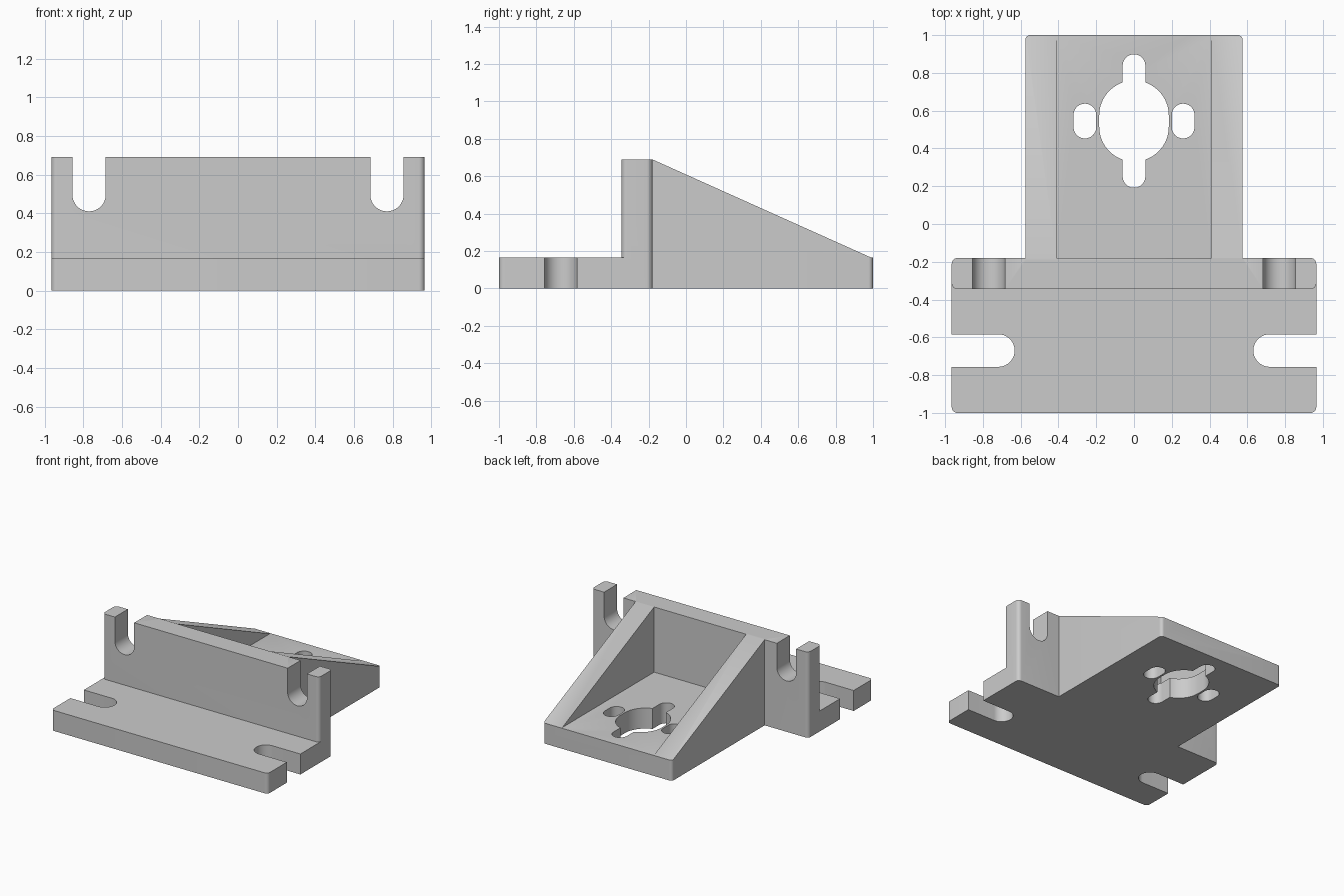
import bpy, bmesh, math
from mathutils import Vector

cube = bpy.data.objects.get("Cube")
if cube:
    bpy.data.objects.remove(cube, do_unlink=True)

THICK, TALL = 0.165, 0.69          # plate thickness, wall height
WALL_FRONT, WALL_BACK = -0.345, -0.18
HOLE_Y = 0.545

grey = bpy.data.materials.new("plain grey")
grey.use_nodes = True
colour = (0.6, 0.6, 0.6, 1)
grey.diffuse_color = colour
grey.node_tree.nodes["Principled BSDF"].inputs["Base Color"].default_value = colour


def prism(name, outline, lo, hi, axis="z"):
    """Extrude a 2D outline from lo to hi along an axis."""
    place = {"x": lambda a, b, c: (c, a, b),
             "y": lambda a, b, c: (a, c, b),
             "z": lambda a, b, c: (a, b, c)}[axis]
    bm = bmesh.new()
    face = bm.faces.new([bm.verts.new(place(a, b, lo)) for a, b in outline])
    grown = bmesh.ops.extrude_face_region(bm, geom=[face])["geom"]
    step = Vector(place(0, 0, hi - lo))
    bmesh.ops.translate(bm, vec=step, verts=[v for v in grown if isinstance(v, bmesh.types.BMVert)])
    bmesh.ops.recalc_face_normals(bm, faces=bm.faces)
    mesh = bpy.data.meshes.new(name)
    bm.to_mesh(mesh)
    bm.free()
    mesh.materials.append(grey)
    obj = bpy.data.objects.new(name, mesh)
    bpy.context.collection.objects.link(obj)
    return obj


def rounded(x0, x1, y0, y1, r, steps=8):
    """Rectangle outline with round corners."""
    corners = [(x1 - r, y1 - r), (x0 + r, y1 - r), (x0 + r, y0 + r), (x1 - r, y0 + r)]
    points = []
    for q, (cx, cy) in enumerate(corners):
        for i in range(steps + 1):
            t = math.pi / 2 * (q + i / steps)
            p = (cx + r * math.cos(t), cy + r * math.sin(t))
            if not points or math.dist(p, points[-1]) > 1e-5:
                points.append(p)
    if math.dist(points[0], points[-1]) < 1e-5:
        points.pop()
    return points


def combine(target, tool, operation):
    """Apply a boolean and discard the tool."""
    tool.hide_render = True
    mod = target.modifiers.new(operation, "BOOLEAN")
    mod.operation, mod.solver, mod.object = operation, "EXACT", tool
    bpy.context.view_layer.objects.active = target
    bpy.ops.object.modifier_apply(modifier=mod.name)
    bpy.data.objects.remove(tool, do_unlink=True)


# Solid parts: upright wall, rear gusseted platform, front flange
bracket = prism("angle_bracket", rounded(-0.965, 0.965, WALL_FRONT, WALL_BACK, 0.03), 0, TALL)
platform = prism("platform", rounded(-0.575, 0.575, -0.3, 1, 0.025), 0, TALL)
flange = prism("flange", rounded(-0.965, 0.965, -1, -0.22, 0.03), 0, THICK)

# Sloped tops of the gussets, then the pocket between them
slope = [(WALL_BACK, TALL), (0.99, THICK), (1.2, THICK), (1.2, 0.9), (WALL_BACK, 0.9)]
combine(platform, prism("slope_cutter", slope, -0.8, 0.8, "x"), "DIFFERENCE")
pocket = [(-0.41, WALL_BACK), (0.41, WALL_BACK), (0.41, 1.2), (-0.41, 1.2)]
combine(platform, prism("pocket_cutter", pocket, THICK, 0.9), "DIFFERENCE")

combine(bracket, platform, "UNION")
combine(bracket, flange, "UNION")

# Open slots in the wall and flange, and the small side holes
for s in (-1, 1):
    wall_slot = rounded(s * 0.77 - 0.086, s * 0.77 + 0.086, 0.41, 1, 0.0859, 14)
    combine(bracket, prism("wall_slot", wall_slot, -0.5, -0.1, "y"), "DIFFERENCE")
    x0, x1 = sorted((s * 0.632, s * 1.3))
    flange_slot = rounded(x0, x1, -0.756, -0.584, 0.0859, 14)
    combine(bracket, prism("flange_slot", flange_slot, -0.1, 0.4), "DIFFERENCE")
    side_hole = rounded(s * 0.26 - 0.06, s * 0.26 + 0.06, HOLE_Y - 0.092, HOLE_Y + 0.092, 0.0599, 12)
    combine(bracket, prism("side_hole", side_hole, -0.1, 0.4), "DIFFERENCE")

# Central opening: a stretched circle crossed by a long slot
for half_x, half_y in ((0.184, 0.214), (0.06, 0.353)):
    hole = rounded(-half_x, half_x, HOLE_Y - half_y, HOLE_Y + half_y, half_x - 0.0002, 16)
    combine(bracket, prism("centre_hole", hole, -0.1, 0.4), "DIFFERENCE")

bpy.ops.object.select_all(action="DESELECT")
bracket.select_set(True)
bpy.context.view_layer.objects.active = bracket
bpy.ops.object.shade_smooth_by_angle(angle=math.radians(30))
